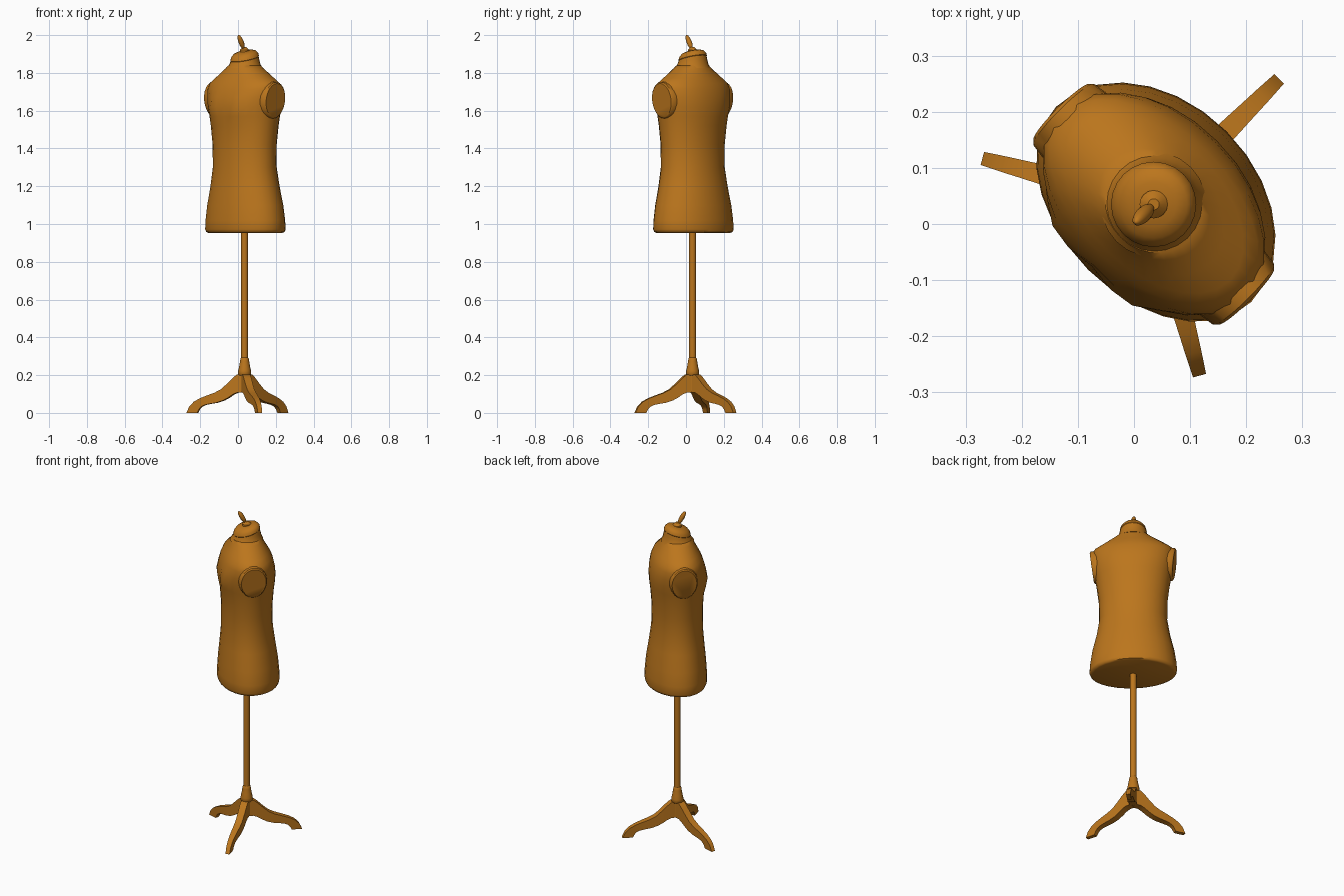
import bpy, bmesh
from math import sin, cos, pi, exp, radians, copysign
from mathutils import Matrix, Vector

# The stand is turned 45 degrees: local x = shoulder axis, local -y = chest side
PLACE = Matrix.Translation((0.035, 0.035, 0)) @ Matrix.Rotation(radians(-45), 4, 'Z')

mat = bpy.data.materials.new("warm_tan")
mat.diffuse_color = (0.50, 0.18, 0.012, 1)


def loft(name, rings, local=Matrix.Identity(4), angle=40):
    """Skin a list of equal-length closed rings and cap both ends."""
    bm = bmesh.new()
    rows = [[bm.verts.new(PLACE @ local @ Vector(p)) for p in ring] for ring in rings]
    n = len(rows[0])
    for a, b in zip(rows, rows[1:]):
        for i in range(n):
            j = (i + 1) % n
            bm.faces.new((a[i], a[j], b[j], b[i]))
    bm.faces.new(rows[0][::-1])
    bm.faces.new(rows[-1])
    bmesh.ops.recalc_face_normals(bm, faces=bm.faces)
    me = bpy.data.meshes.new(name)
    bm.to_mesh(me)
    bm.free()
    me.materials.append(mat)
    ob = bpy.data.objects.new(name, me)
    bpy.context.collection.objects.link(ob)
    bpy.ops.object.select_all(action='DESELECT')
    ob.select_set(True)
    bpy.context.view_layer.objects.active = ob
    bpy.ops.object.shade_smooth_by_angle(angle=radians(angle))
    return ob


def lathe(name, profile, n=20, local=Matrix.Identity(4), angle=40):
    return loft(name, [[(r * cos(2 * pi * i / n), r * sin(2 * pi * i / n), z)
                        for i in range(n)] for r, z in profile], local, angle)


def body_ring(z, a, front, back, e=2.0, n=28):
    pts = []
    for i in range(n):
        c, s = cos(2 * pi * i / n), sin(2 * pi * i / n)
        x = a * copysign(abs(c) ** (2 / e), c)
        y = (back if s > 0 else front) * copysign(abs(s) ** (2 / e), s)
        if s < 0:  # bust
            y -= 0.016 * exp(-((abs(x) - 0.085) / 0.05) ** 2 - ((z - 1.61) / 0.06) ** 2)
        pts.append((x, y, z))
    return pts


# Torso: height, half width, front depth, back depth, squareness
loft("torso", [body_ring(*r) for r in [
    (0.953, 0.228, 0.150, 0.168), (0.958, 0.240, 0.160, 0.180),
    (0.972, 0.246, 0.165, 0.184), (1.02, 0.243, 0.164, 0.182),
    (1.10, 0.231, 0.159, 0.175), (1.20, 0.207, 0.150, 0.160),
    (1.30, 0.191, 0.142, 0.146), (1.42, 0.193, 0.142, 0.143),
    (1.52, 0.205, 0.148, 0.151), (1.57, 0.213, 0.153, 0.157),
    (1.62, 0.222, 0.155, 0.160, 2.1), (1.67, 0.230, 0.152, 0.156, 2.1),
    (1.715, 0.234, 0.142, 0.146, 2.1), (1.745, 0.228, 0.130, 0.134),
    (1.77, 0.192, 0.117, 0.120), (1.80, 0.146, 0.101, 0.103),
    (1.825, 0.108, 0.090, 0.090), (1.84, 0.090, 0.083, 0.083)]], angle=50)

# Arm caps: slightly slanted oval discs, mirrored left and right
for side, label in ((1, "right"), (-1, "left")):
    rings = []
    for u, ry, rz in ((0.10, 0.085, 0.10), (0.19, 0.082, 0.100),
                      (0.226, 0.077, 0.096), (0.232, 0.071, 0.089)):
        rings.append([(side * (u + 0.12 * rz * sin(t)), ry * cos(t), 1.655 + rz * sin(t))
                      for t in (2 * pi * i / 24 for i in range(24))])
    loft(label + "_arm_cap", rings)

# Neck and its tilted cap, lower at the front
def tilted(r, z, slope, n=24):
    return [(r * cos(2 * pi * i / n), r * sin(2 * pi * i / n),
             z + slope * r * sin(2 * pi * i / n)) for i in range(n)]

loft("neck", [tilted(*p) for p in [
    (0.094, 1.825, 0), (0.084, 1.842, 0.05), (0.078, 1.86, 0.15), (0.074, 1.876, 0.25)]])
loft("neck_cap", [tilted(*p, 0.25) for p in [
    (0.071, 1.870), (0.076, 1.878), (0.072, 1.893), (0.060, 1.907),
    (0.040, 1.914), (0.015, 1.917)]])

# Finial: small collar and leaning egg-shaped knob
lathe("finial_collar", [(0.025, 1.905), (0.025, 1.922), (0.019, 1.928), (0.010, 1.936)], 16)
knob = [(0.0135 * sin(pi * k / 10) + 0.0003, -0.042 * cos(pi * k / 10)) for k in range(11)]
lathe("finial_knob", knob, 14,
      Matrix.Translation((0, -0.026, 1.9632)) @ Matrix.Rotation(0.5, 4, 'X'))

# Pole, flared collar and leg hub
lathe("pole", [(0.0185, 0.2), (0.0185, 0.97)], 16)
lathe("pole_collar", [(0.030, 0.198), (0.035, 0.205), (0.034, 0.222), (0.029, 0.245),
                      (0.024, 0.275), (0.022, 0.288), (0.018, 0.293)], 16)
lathe("leg_hub", [(0.026, 0.112), (0.026, 0.2)], 12)

# Three curved legs: top r, top z, bottom r, bottom z, half width
LEG = [(0.005, 0.203, 0.005, 0.108, 0.021), (0.038, 0.203, 0.035, 0.108, 0.021),
       (0.062, 0.183, 0.060, 0.098, 0.021), (0.093, 0.153, 0.085, 0.081, 0.0205),
       (0.125, 0.125, 0.115, 0.065, 0.020), (0.160, 0.107, 0.150, 0.054, 0.0195),
       (0.200, 0.093, 0.187, 0.048, 0.018), (0.240, 0.078, 0.215, 0.042, 0.016),
       (0.275, 0.059, 0.235, 0.033, 0.0145), (0.300, 0.034, 0.247, 0.019, 0.013),
       (0.316, 0.000, 0.257, 0.000, 0.012)]
for label, deg in (("back", 90), ("front_left", 210), ("front_right", 330)):
    loft(label + "_leg", [[(tr, -w, tz), (tr, w, tz), (br, w, bz), (br, -w, bz)]
                          for tr, tz, br, bz, w in LEG],
         Matrix.Rotation(radians(deg), 4, 'Z'))
